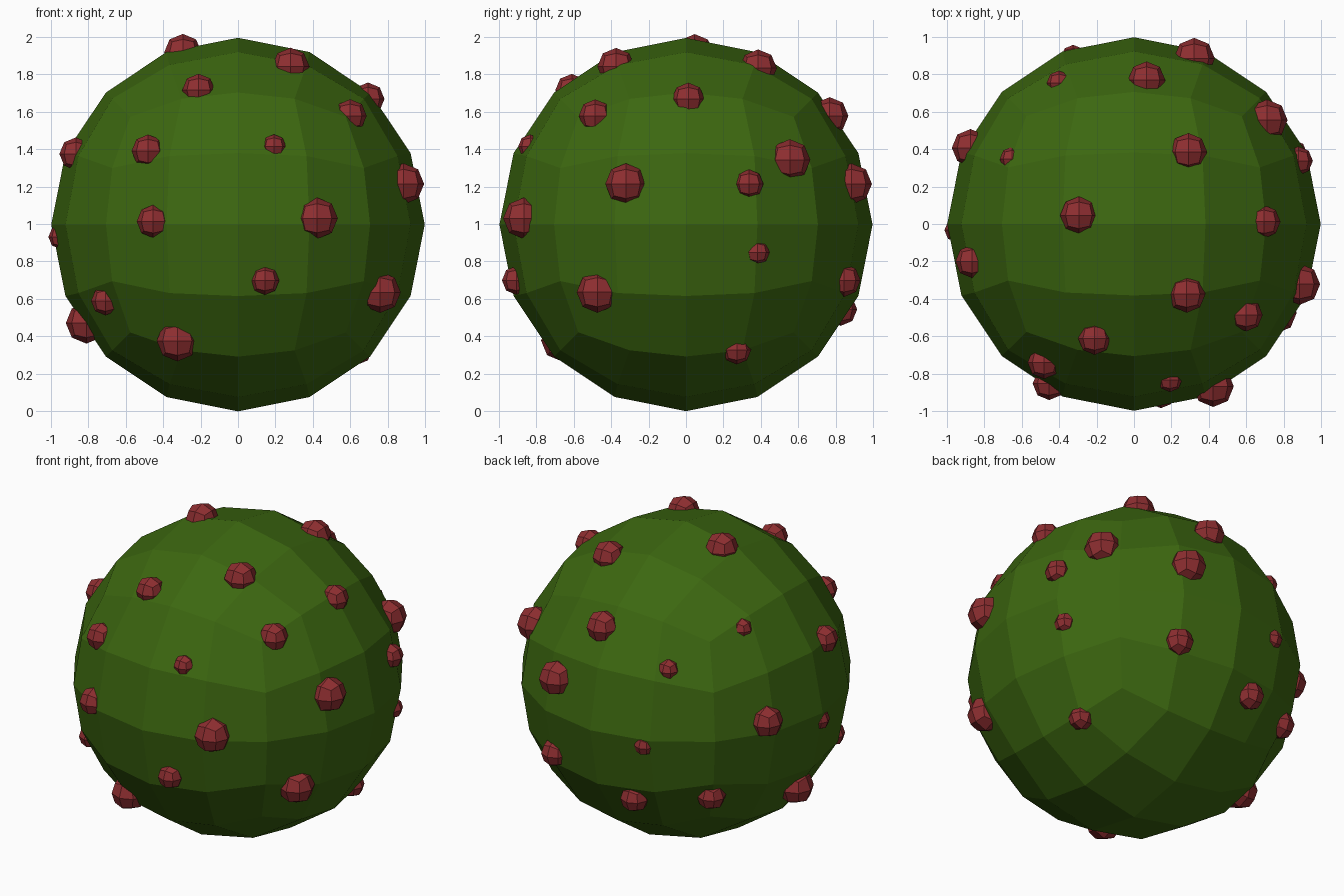
import bpy
import bmesh
from math import radians, sin, cos
from mathutils import Vector

default_cube = bpy.data.objects.get("Cube")
if default_cube:
    bpy.data.objects.remove(default_cube, do_unlink=True)


def make_material(name, colour):
    material = bpy.data.materials.new(name)
    material.use_nodes = True
    material.diffuse_color = colour
    shader = material.node_tree.nodes["Principled BSDF"]
    shader.inputs["Base Color"].default_value = colour
    return material


def ball_mesh(name, levels, material):
    """Unit cube split repeatedly, each time pushed out onto a sphere."""
    bm = bmesh.new()
    bmesh.ops.create_cube(bm, size=2)
    for vert in bm.verts:
        vert.co.normalize()
    for _ in range(levels):
        bmesh.ops.subdivide_edges(bm, edges=bm.edges[:], cuts=1, use_grid_fill=True)
        for vert in bm.verts:
            vert.co.normalize()
    mesh = bpy.data.meshes.new(name)
    bm.to_mesh(mesh)
    bm.free()
    mesh.materials.append(material)
    return mesh


def place(name, mesh, location, radius):
    obj = bpy.data.objects.new(name, mesh)
    obj.location = location
    obj.scale = (radius, radius, radius)
    bpy.context.collection.objects.link(obj)
    return obj


def direction(longitude, latitude):
    lon, lat = radians(longitude), radians(latitude)
    return Vector((cos(lat) * cos(lon), cos(lat) * sin(lon), sin(lat)))


leaf_green = make_material("leaf_green", (0.045, 0.135, 0.005, 1))
dark_red = make_material("dark_red", (0.27, 0.027, 0.03, 1))

# Main faceted ball
RADIUS = 0.997
centre = Vector((0, 0, RADIUS))
place("body", ball_mesh("body", 2, leaf_green), centre, RADIUS)

# Red bumps, grouped by radius, each at (longitude, latitude) in degrees
bumps = {
    0.11: [(-64, 2), (-20, 13), (-32, -22), (-116, -40), (179, -33), (70, 13), (38, 21)],
    0.1: [(-53, 61), (171, 72), (53, 60), (85, 37), (155, 4)],
    0.088: [(-118, 1), (-109, 48), (-39, 37), (1, 44), (-167, 23),
            (67, -18), (104, -28), (135, -25), (-123, 24)],
    0.077: [(-81, -18), (21, 13), (23, -44), (-144, -25)],
    0.065: [(-77, 26), (-178, -4), (24, -9), (118, 26), (152, 39), (110, -3)],
}
bump_mesh = ball_mesh("bump", 1, dark_red)
for radius, spots in bumps.items():
    depth = 0.965 if radius > 0.07 else 0.95
    for longitude, latitude in spots:
        place("bump", bump_mesh, centre + direction(longitude, latitude) * depth, radius)
